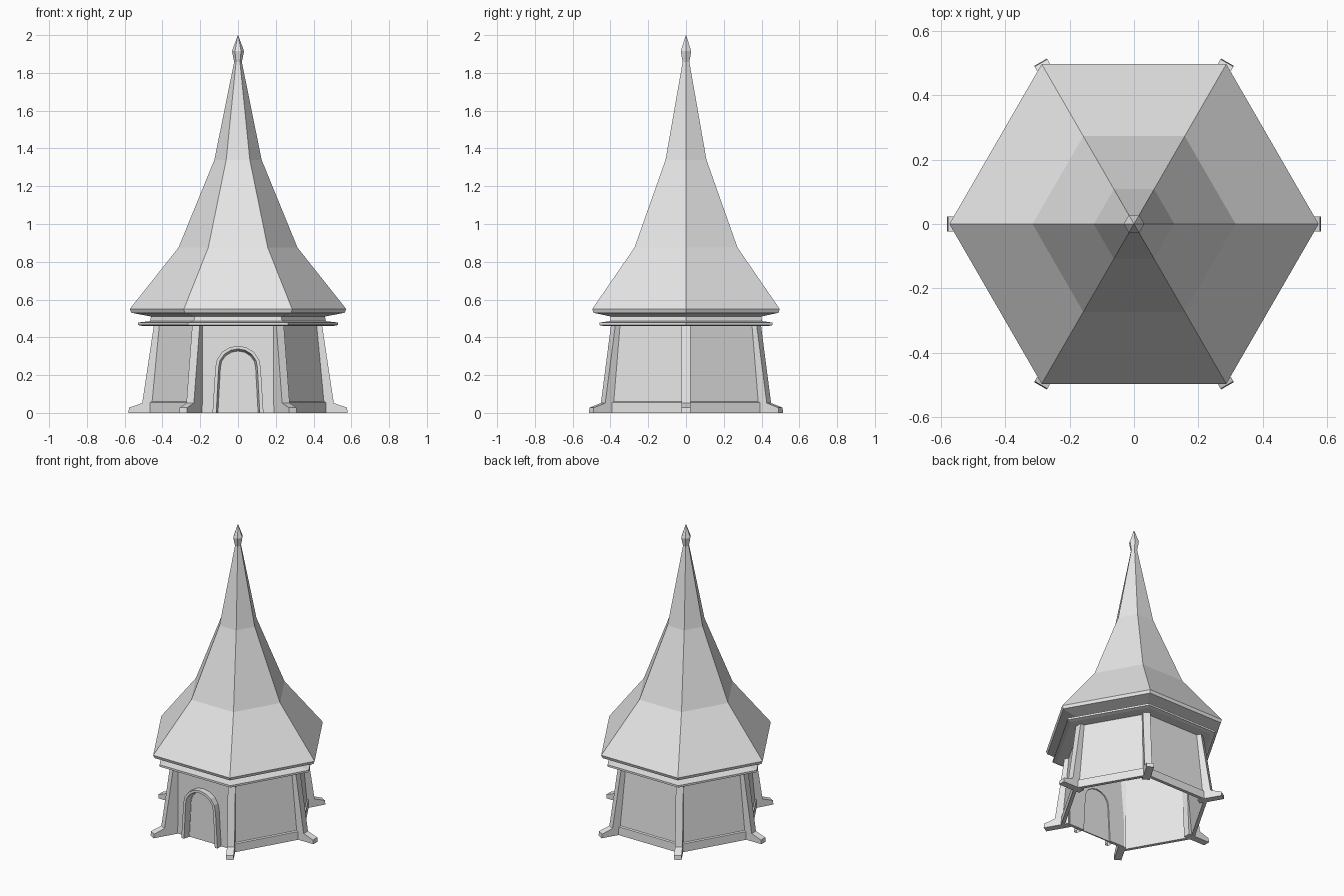
import bpy, bmesh, math
from mathutils import Vector

cube = bpy.data.objects.get("Cube")
if cube:
    bpy.data.objects.remove(cube, do_unlink=True)

stone = bpy.data.materials.new("light_grey")
stone.use_nodes = True
GREY = (0.8, 0.8, 0.8, 1)
stone.diffuse_color = GREY
stone.node_tree.nodes["Principled BSDF"].inputs["Base Color"].default_value = GREY


def finish(name, bm):
    """Turn a bmesh into a flat-shaded object."""
    bmesh.ops.remove_doubles(bm, verts=bm.verts, dist=1e-5)
    bmesh.ops.recalc_face_normals(bm, faces=bm.faces)
    mesh = bpy.data.meshes.new(name)
    bm.to_mesh(mesh)
    bm.free()
    mesh.materials.append(stone)
    obj = bpy.data.objects.new(name, mesh)
    bpy.context.collection.objects.link(obj)
    return obj


def polar(r, angle, z):
    return Vector((r * math.cos(angle), r * math.sin(angle), z))


def loft(name, rings, ring_closed=True, cap=True, around=False):
    """Skin matching rings of points; around joins the last ring to the first."""
    bm = bmesh.new()
    rows = [[bm.verts.new(p) for p in ring] for ring in rings]
    n = len(rows[0])
    pairs = list(zip(rows, rows[1:]))
    if around:
        pairs.append((rows[-1], rows[0]))
    for a, b in pairs:
        for i in range(n if ring_closed else n - 1):
            j = (i + 1) % n
            bm.faces.new((a[i], a[j], b[j], b[i]))
    if cap:
        bm.faces.new(rows[0])
        bm.faces.new(rows[-1])
    return finish(name, bm)


def hexagon(r, z):
    return [polar(r, math.radians(60 * k), z) for k in range(6)]


def hex_solid(name, profile):
    return loft(name, [hexagon(r, z) for r, z in profile])


def extrude(name, points, offset):
    return loft(name, [points, [p + offset for p in points]])


# Roof, finial and cornice
hex_solid("roof", [(0.46, 0.51), (0.565, 0.53), (0.573, 0.55), (0.315, 0.875),
                   (0.125, 1.34), (0.02, 1.86)])
hex_solid("finial", [(0.02, 1.855), (0.032, 1.915), (0.001, 2.0)])
hex_solid("cornice", [(0.505, 0.46), (0.53, 0.465), (0.53, 0.478),
                      (0.465, 0.486), (0.46, 0.512)])

# Leaning walls with a skirting, on every side but the front
WALL = [(0.48, 0), (0.478, 0.055), (0.468, 0.06), (0.43, 0.462),
        (0.41, 0.462), (0.455, 0)]
loft("walls", [[polar(r, math.radians(-60 + 60 * k), z) for r, z in WALL]
               for k in range(6)])

# Corner posts with spreading feet
POST = [(0.58, 0), (0.577, 0.028), (0.507, 0.052), (0.445, 0.465),
        (0.40, 0.465), (0.42, 0)]
for k in range(6):
    angle = math.radians(60 * k)
    side = polar(0.023, angle + math.pi / 2, 0)
    extrude(f"corner_post_{k + 1}",
            [polar(r, angle, z) - side for r, z in POST], side * 2)


def arch(foot, spring, top, y, z_spring=0.24, steps=8):
    """Doorway outline with tapering jambs and a rounded head."""
    pts = [Vector((-foot, y, 0))]
    for i in range(steps + 1):
        t = math.pi * (1 - i / steps)
        pts.append(Vector((spring * math.cos(t), y,
                           z_spring + (top - z_spring) * math.sin(t))))
    return pts + [Vector((foot, y, 0))]


# Upright front wall with an arched opening
WALL_Y, HALF, TOP = -0.372, 0.215, 0.462
outline = arch(0.105, 0.092, 0.326, WALL_Y)
outline += [Vector((x, WALL_Y, z)) for x, z in
            ((HALF, 0), (HALF, TOP), (-HALF, TOP), (-HALF, 0))]
extrude("front_wall", outline, Vector((0, 0.02, 0)))

# Projecting door surround with a splayed reveal
FRONT_Y = -0.412
loft("door_surround", [arch(0.135, 0.12, 0.355, WALL_Y + 0.005),
                       arch(0.135, 0.12, 0.355, FRONT_Y),
                       arch(0.115, 0.103, 0.339, FRONT_Y),
                       arch(0.105, 0.092, 0.326, WALL_Y + 0.005)],
     ring_closed=False, cap=False, around=True)

# Recessed door
extrude("door", arch(0.107, 0.094, 0.328, WALL_Y + 0.004), Vector((0, 0.008, 0)))
